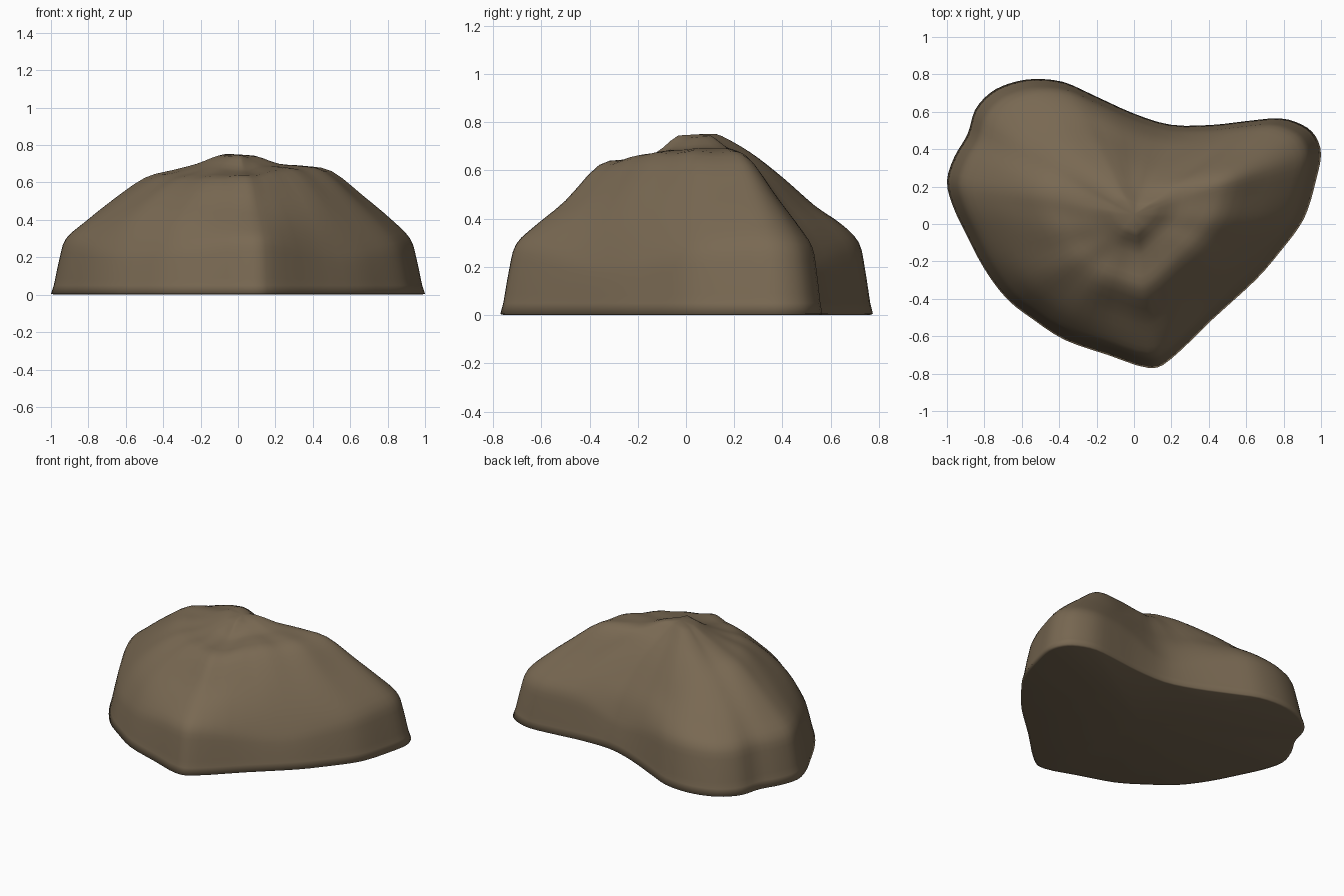
import bpy, bmesh, math
from mathutils import Vector

if "Cube" in bpy.data.objects:
    bpy.data.objects.remove(bpy.data.objects["Cube"])

# Base outline seen from above
OUTLINE = [(-1, .23), (-.96, .36), (-.89, .48), (-.85, .61), (-.77, .70), (-.67, .75),
           (-.54, .775), (-.38, .76), (-.22, .69), (0, .59), (.2, .53), (.42, .53),
           (.6, .55), (.78, .565), (.9, .53), (.97, .47), (1, .37), (.97, .22),
           (.93, .08), (.88, -.02), (.78, -.15), (.65, -.30), (.42, -.51), (.2, -.72),
           (.08, -.77), (-.14, -.70), (-.37, -.62), (-.54, -.51), (-.68, -.4),
           (-.8, -.24), (-.9, -.05), (-.97, .1)]
CENTRE = Vector((0, .05))

# Fraction of the outline for each ring, and ring heights in key directions (degrees)
FRACTION = [1, .985, .955, .92, .82, .67, .5, .35, .22, .1]
HEIGHTS = {
    -140: [.005, .05, .15, .235, .38, .51, .61, .65, .69, .74],
    -84:  [.005, .05, .19, .295, .375, .475, .62, .645, .67, .745],
    -35:  [.005, .05, .15, .225, .37, .53, .655, .68, .69, .735],
    18:   [.005, .05, .19, .30, .40, .525, .66, .69, .70, .74],
    38:   [.005, .05, .18, .28, .36, .46, .57, .66, .70, .745],
    70:   [.005, .05, .13, .20, .33, .45, .57, .65, .70, .745],
    125:  [.005, .05, .19, .30, .375, .45, .56, .65, .71, .752],
    170:  [.005, .05, .19, .30, .39, .51, .625, .665, .70, .745],
}


def catmull(p0, p1, p2, p3, t):
    return .5 * (2 * p1 + (p2 - p0) * t + (2 * p0 - 5 * p1 + 4 * p2 - p3) * t * t
                 + (3 * p1 - p0 - 3 * p2 + p3) * t ** 3)


def heights_at(angle):
    """Blend the height profiles of the two nearest key directions."""
    keys = sorted(HEIGHTS)
    for a, b in zip(keys, keys[1:] + [keys[0] + 360]):
        d = (angle - a) % 360
        if d <= b - a:
            t = d / (b - a)
            t = t * t * (3 - 2 * t)
            hi = HEIGHTS[b if b in HEIGHTS else b - 360]
            return [p + (q - p) * t for p, q in zip(HEIGHTS[a], hi)]


# Smooth outline
pts = [Vector(p) for p in OUTLINE]
n = len(pts)
loop = [catmull(pts[i - 1], pts[i], pts[(i + 1) % n], pts[(i + 2) % n], k / 3)
        for i in range(n) for k in range(3)]

# Columns running from the underside, round the foot, to the crown
bm = bmesh.new()
SUB = 3
columns = []
for p in loop:
    d = p - CENTRE
    ang = math.degrees(math.atan2(d.y, d.x))
    prof = [Vector((f, z)) for f, z in zip(FRACTION, heights_at(ang))]
    prof = [prof[0]] + prof + [Vector((0, .75))]
    q = CENTRE + d * .98
    col = [bm.verts.new((q.x, q.y, 0))]
    for i in range(1, len(prof) - 2):
        for k in range(SUB if i > 1 else 1):
            f, z = catmull(*prof[i - 1:i + 3], k / SUB)
            # shallow weathered grooves on the mid slopes
            fade = max(0, (f - .25) * (.95 - f)) * 8
            z += .004 * math.sin(math.radians(ang) * 13 + 5 * f) * fade
            q = CENTRE + d * f
            col.append(bm.verts.new((q.x, q.y, z)))
    q = CENTRE + d * .1
    col.append(bm.verts.new((q.x, q.y, prof[-2].y)))
    columns.append(col)

# Skin, crown and flat underside
top = bm.verts.new((0, .05, .75))
bottom = bm.verts.new((0, .05, 0))
for i, a in enumerate(columns):
    b = columns[(i + 1) % len(columns)]
    for j in range(len(a) - 1):
        bm.faces.new((a[j], a[j + 1], b[j + 1], b[j]))
    bm.faces.new((a[-1], top, b[-1]))
    bm.faces.new((b[0], bottom, a[0]))
bmesh.ops.recalc_face_normals(bm, faces=bm.faces[:])
for f in bm.faces:
    f.smooth = True

mesh = bpy.data.meshes.new("boulder")
bm.to_mesh(mesh)
bm.free()
boulder = bpy.data.objects.new("boulder", mesh)
bpy.context.collection.objects.link(boulder)

stone = bpy.data.materials.new("brown stone")
stone.diffuse_color = (.19, .14, .085, 1)
stone.use_nodes = True
stone.node_tree.nodes["Principled BSDF"].inputs["Base Color"].default_value = stone.diffuse_color
mesh.materials.append(stone)
